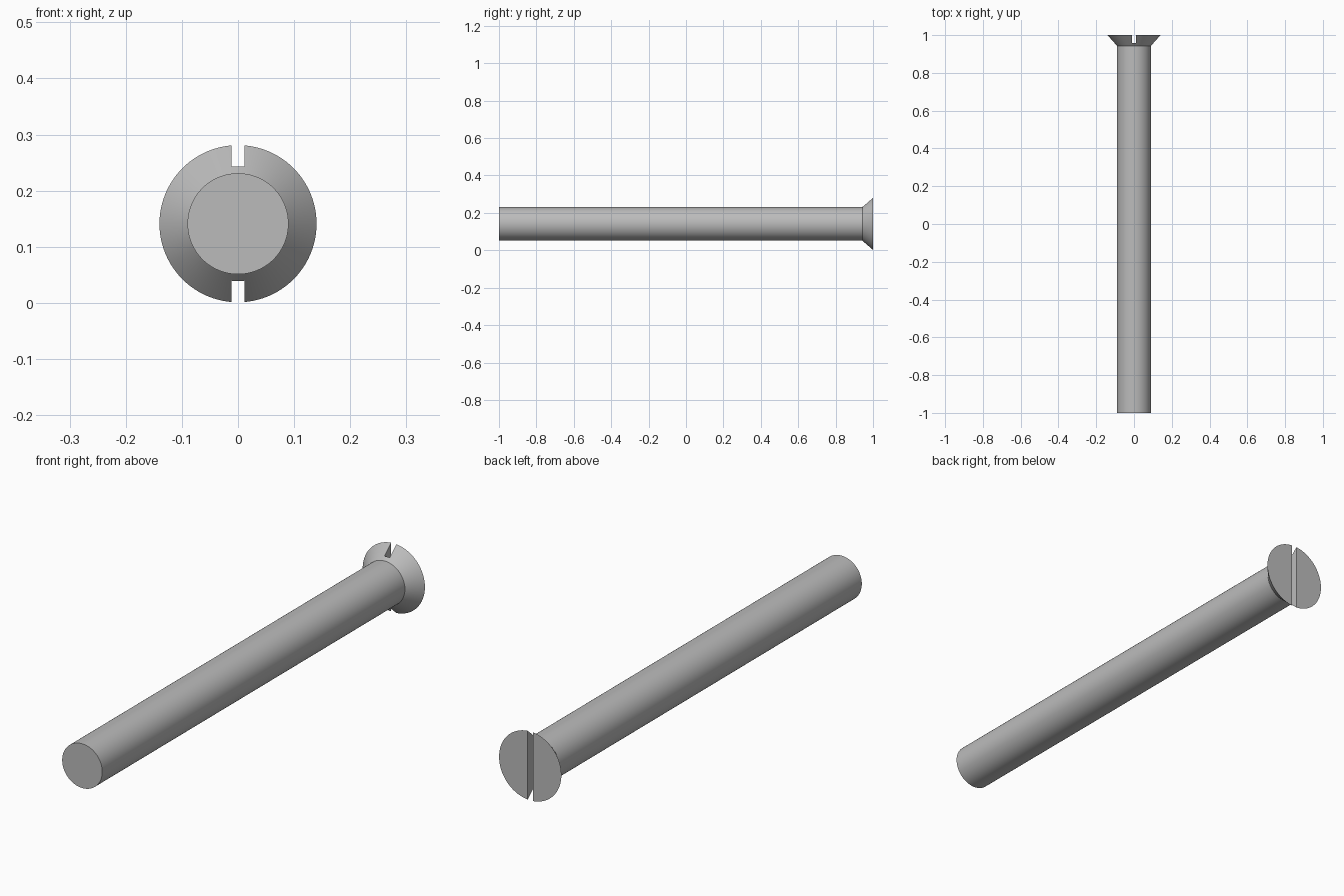
import bpy
import bmesh
from math import cos, sin, tau

cube = bpy.data.objects.get("Cube")
if cube:
    bpy.data.objects.remove(cube, do_unlink=True)

SIDES = 96
AXIS_Z = 0.141
SHANK_R, HEAD_R = 0.09, 0.14
NECK_Y, SLOT_Y = 0.943, 0.957
SLOT_W = 0.023

steel = bpy.data.materials.new("steel grey")
steel.use_nodes = True
colour = (0.5, 0.5, 0.5, 1)
steel.diffuse_color = colour
steel.node_tree.nodes["Principled BSDF"].inputs["Base Color"].default_value = colour


def lathe(name, profile):
    """Closed solid of revolution along y from (radius, y) points."""
    bm = bmesh.new()
    rings = [[bm.verts.new((r * cos(tau * i / SIDES), y, AXIS_Z + r * sin(tau * i / SIDES)))
              for i in range(SIDES)] for r, y in profile]
    for a, b in zip(rings, rings[1:]):
        for i in range(SIDES):
            j = (i + 1) % SIDES
            bm.faces.new((a[i], a[j], b[j], b[i]))
    bm.faces.new(rings[0])
    bm.faces.new(rings[-1])
    bmesh.ops.recalc_face_normals(bm, faces=bm.faces)
    mesh = bpy.data.meshes.new(name)
    bm.to_mesh(mesh)
    bm.free()
    obj = bpy.data.objects.new(name, mesh)
    bpy.context.collection.objects.link(obj)
    mesh.materials.append(steel)
    return obj


# Shank and countersunk head in one solid
screw = lathe("countersunk_screw", [(SHANK_R, -1), (SHANK_R, NECK_Y), (HEAD_R, 1)])

# Driver slot cut straight across the head
bpy.ops.mesh.primitive_cube_add(size=1, location=(0, SLOT_Y + 0.1, AXIS_Z))
cutter = bpy.context.object
cutter.name = "slot_cutter"
cutter.scale = (SLOT_W, 0.2, 0.4)
cutter.hide_render = True
cutter.data.materials.append(steel)

slot = screw.modifiers.new("slot", "BOOLEAN")
slot.operation = "DIFFERENCE"
slot.solver = "EXACT"
slot.object = cutter

bpy.ops.object.select_all(action="DESELECT")
screw.select_set(True)
bpy.context.view_layer.objects.active = screw
bpy.ops.object.modifier_apply(modifier=slot.name)
bpy.data.objects.remove(cutter, do_unlink=True)

# Smooth round sides, crisp rims
bpy.ops.object.shade_smooth_by_angle(angle=0.5)
